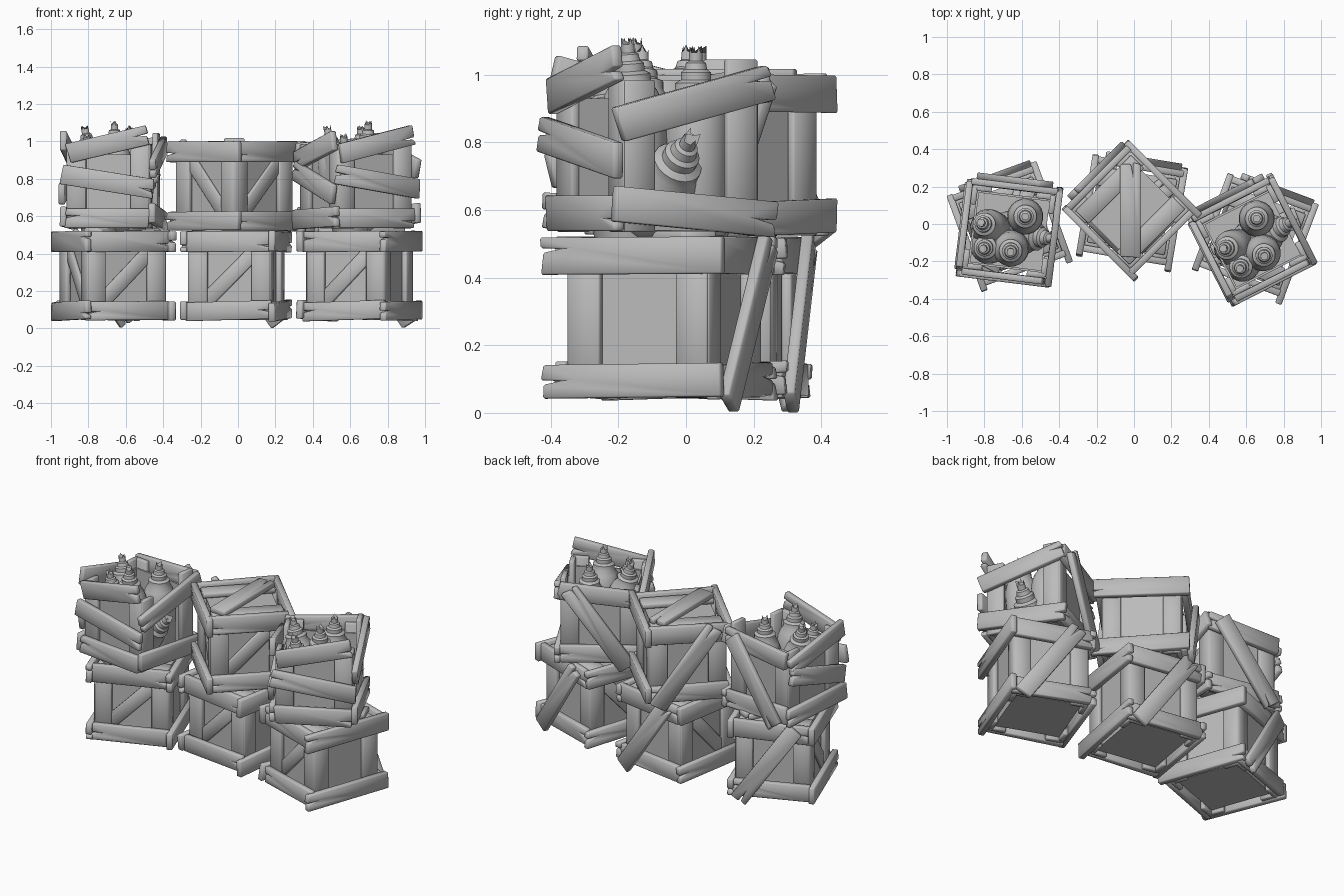
import bpy, bmesh, math, random
from mathutils import Matrix, Vector

if "Cube" in bpy.data.objects:
    bpy.data.objects.remove(bpy.data.objects["Cube"])

random.seed(4)
T = Matrix.Translation
R = lambda deg, axis: Matrix.Rotation(math.radians(deg), 4, axis)

grey = bpy.data.materials.new("weathered grey")
grey.diffuse_color = (0.5, 0.5, 0.5, 1)
grey.use_nodes = True
grey.node_tree.nodes["Principled BSDF"].inputs["Base Color"].default_value = grey.diffuse_color


def finish(name, bm, matrix):
    bmesh.ops.recalc_face_normals(bm, faces=bm.faces)
    me = bpy.data.meshes.new(name)
    bm.to_mesh(me)
    bm.free()
    me.materials.append(grey)
    ob = bpy.data.objects.new(name, me)
    ob.matrix_world = matrix
    bpy.context.collection.objects.link(ob)
    return ob


def plank(name, matrix, length, width, thick, split=True):
    """Board along x, width along z; ends are slanted and one is splintered."""
    l, w, t = length / 2, width / 2, thick / 2
    j = lambda: random.uniform(-0.008, 0.008) if split else 0
    pts = [(-l + j(), -w), (l + j(), -w), (l + j(), w), (-l + j(), w)]
    if split:
        z = random.uniform(-0.5, 0.3) * w
        notch = [(l - 0.004, z - 0.005), (l - 0.06, z + 0.006), (l + 0.004, z + 0.008)]
        if random.random() < 0.5:
            pts[2:2] = notch
        else:
            pts += [(-x, y) for x, y in reversed(notch)]
    bm = bmesh.new()
    face = bm.faces.new([bm.verts.new((x, -t, y)) for x, y in pts])
    ext = bmesh.ops.extrude_face_region(bm, geom=[face])["geom"]
    bmesh.ops.translate(bm, vec=(0, thick, 0),
                        verts=[v for v in ext if isinstance(v, bmesh.types.BMVert)])
    ob = finish(name, bm, matrix)
    ob.data.shade_smooth()
    bev = ob.modifiers.new("worn edges", 'BEVEL')
    bev.width, bev.segments = 0.005, 1
    return ob


def block(name, matrix, size):
    bm = bmesh.new()
    bmesh.ops.create_cube(bm, size=1, matrix=Matrix.Diagonal((*size, 1)))
    finish(name, bm, matrix)


def on_side(base, angle, u, d, z, tilt=0):
    """Place on a crate side: u to the right, d outward, z up (seen from outside)."""
    return base @ R(angle, 'Z') @ T((u, -d, z)) @ R(-tilt, 'Y')


FRONT, RIGHT, BACK, LEFT = 0, 90, 180, 270


def posts(name, base, height, mid, tall=0):
    for a in (FRONT, RIGHT, BACK, LEFT):
        for u in (-0.17, 0.17):
            h = tall if a == RIGHT and u > 0 else 0
            plank(name + "_corner_post", on_side(base, a, u, 0.21, mid + h / 2) @ R(90, 'Y'),
                  height + h, 0.1, 0.03, False)


def closed_crate(name, base):
    block(name + "_body", base @ T((0, 0, 0.27)), (0.385, 0.385, 0.41))
    posts(name, base, 0.44, 0.265)
    for a, length, u in ((FRONT, 0.47, 0), (RIGHT, 0.56, -0.01), (BACK, 0.47, 0), (LEFT, 0.54, 0.01)):
        plank(name + "_lower_rail", on_side(base, a, u, 0.24, 0.095, random.uniform(0, 2)),
              length, 0.1, 0.036)
        plank(name + "_upper_rail", on_side(base, a, u, 0.24, 0.465, random.uniform(-1, 1)),
              length, 0.11, 0.036)
    # diagonal braces and the loose board on the back
    plank(name + "_front_brace", on_side(base, FRONT, 0, 0.202, 0.275, 45), 0.48, 0.08, 0.022, False)
    plank(name + "_left_brace", on_side(base, LEFT, 0, 0.202, 0.275, -48), 0.48, 0.08, 0.022, False)
    plank(name + "_back_board", on_side(base, BACK, -0.02, 0.275, 0.268, 55), 0.58, 0.1, 0.035)
    # lid boards
    for y in (-0.155, 0.155):
        plank(name + "_lid_board", base @ T((0, y, 0.492)) @ R(90, 'X'), 0.42, 0.1, 0.03, False)
    plank(name + "_lid_brace", base @ T((0, 0, 0.52)) @ R(45, 'Z') @ R(90, 'X'), 0.5, 0.11, 0.035)


PROFILE = [(0.085, 0), (0.095, 0.015), (0.097, 0.30), (0.093, 0.35), (0.08, 0.395), (0.062, 0.425),
           (0.062, 0.45), (0.05, 0.457), (0.045, 0.46), (0.045, 0.482), (0.034, 0.49),
           (0.03, 0.51), (0.02, 0.515), (0.02, 0.54)]


def bottle(name, matrix, cut=0.0):
    """Lathed bottle whose tip sits at the matrix origin, with a jagged nozzle."""
    n, bm, rings = 20, bmesh.new(), []
    prof = [(r, z + cut * (z < 0.1)) for r, z in PROFILE]
    for k, (r, z) in enumerate(prof):
        ring = []
        for i in range(n):
            a = 2 * math.pi * i / n
            dz = 0.02 * (i % 5 == 0) if k == len(prof) - 1 else 0
            ring.append(bm.verts.new((r * math.cos(a), r * math.sin(a), z - 0.56 + dz)))
        rings.append(ring)
    for p, q in zip(rings, rings[1:]):
        for i in range(n):
            bm.faces.new((p[i], p[(i + 1) % n], q[(i + 1) % n], q[i]))
    bm.faces.new(rings[0][::-1])
    bm.faces.new(rings[-1])
    ob = finish(name, bm, matrix)
    bpy.context.view_layer.objects.active = ob
    ob.select_set(True)
    bpy.ops.object.shade_smooth_by_angle(angle=math.radians(35))
    ob.select_set(False)


def open_crate(name, base):
    block(name + "_floor", base @ T((0, 0, 0.555)), (0.39, 0.39, 0.03))
    posts(name, base, 0.45, 0.76, 0.06)
    for a in (FRONT, LEFT, BACK):
        block(name + "_panel", on_side(base, a, 0, 0.192, 0.74), (0.39, 0.012, 0.38))
    # crooked boards: side, tilt, height, length, outward distance
    boards = [(FRONT, 13, 0.985, 0.44, 0.242), (FRONT, -9, 0.785, 0.5, 0.255),
              (FRONT, 0, 0.59, 0.45, 0.24),
              (LEFT, 14, 0.95, 0.47, 0.242), (LEFT, -16, 0.78, 0.47, 0.25), (LEFT, 2, 0.59, 0.5, 0.24),
              (RIGHT, 14, 0.915, 0.52, 0.242), (RIGHT, -5, 0.595, 0.53, 0.24),
              (BACK, -4, 0.955, 0.47, 0.242), (BACK, 3, 0.585, 0.46, 0.24),
              (BACK, -54, 0.76, 0.57, 0.275)]
    for a, tilt, z, length, d in boards:
        plank(name + "_board", on_side(base, a, 0, d, z, tilt), length, 0.105, 0.035)
    # bottles: tip position and lean direction
    tips = [((-0.16, 0.03, 1.085), (-0.2, 0.08)), ((0.075, 0.09, 1.085), (0, 0)),
            ((0.02, -0.11, 1.11), (0.0, -0.08)), ((-0.13, -0.11, 1.04), (-0.12, -0.08))]
    for p, (lx, ly) in tips:
        rot = Vector((lx, ly, 1)).to_track_quat('Z', 'Y').to_matrix().to_4x4()
        bottle(name + "_bottle", base @ T(p) @ rot)
    # bottle falling out through the right side
    bottle(name + "_leaning_bottle",
           base @ T((0.255, -0.01, 0.825)) @ R(50, 'Y') @ Matrix.Scale(1.2, 4), 0.24)


# three stacks: lower crates, closed middle top crate, two open top crates
for name, x, y, z, yaw in (("left_lower_crate", -0.67, -0.01, 0, 20),
                           ("middle_lower_crate", -0.01, 0.07, 0, -9.5),
                           ("right_lower_crate", 0.65, -0.065, 0, -20.5),
                           ("middle_upper_crate", -0.02, 0.075, 0.48, 45)):
    closed_crate(name, T((x, y, z)) @ R(yaw, 'Z'))
for name, x, y, yaw in (("left_upper_crate", -0.667, -0.04, -7),
                        ("right_upper_crate", 0.63, -0.085, 27)):
    open_crate(name, T((x, y, 0)) @ R(yaw, 'Z'))
